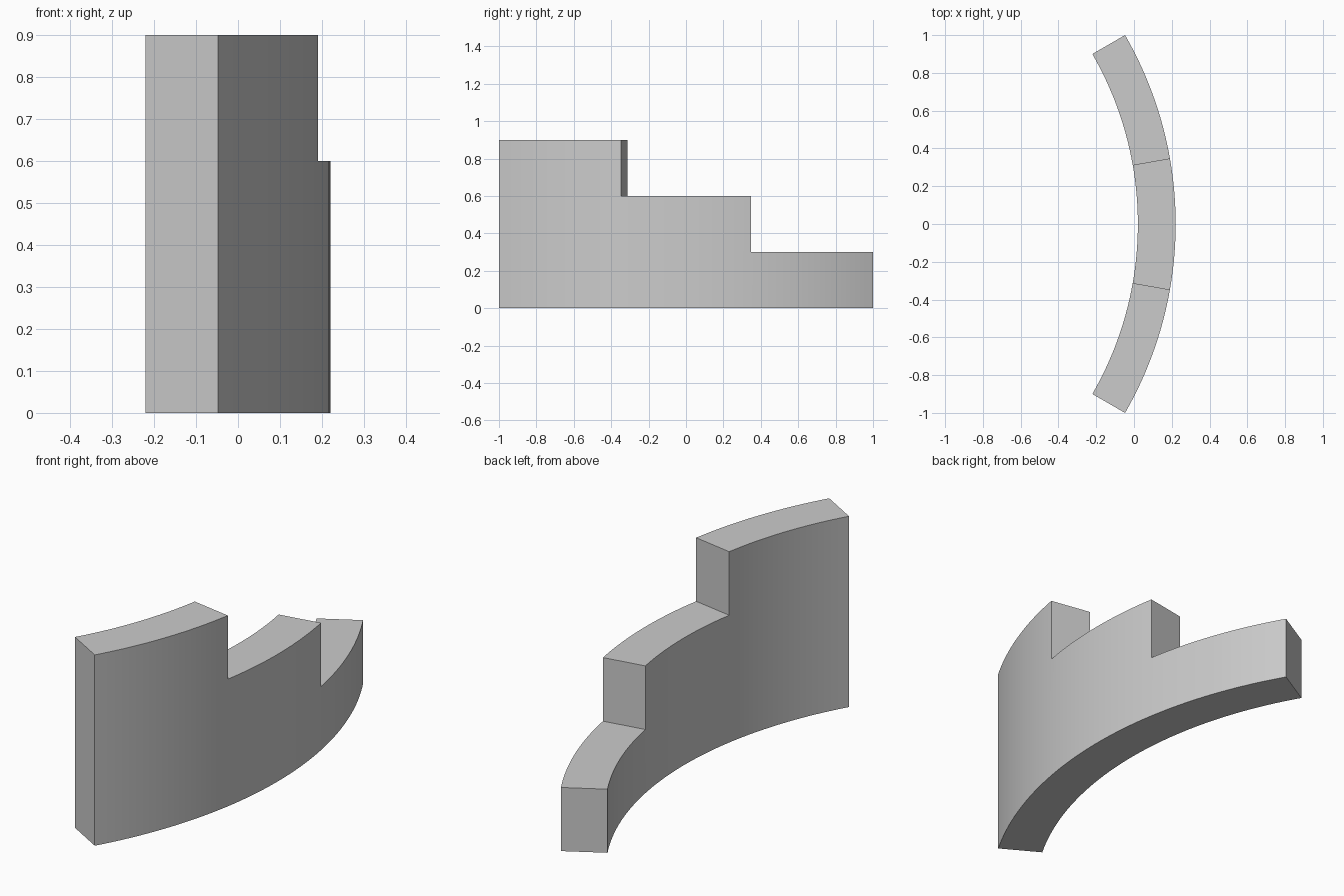
import bpy, bmesh
from math import radians, sin, cos

if "Cube" in bpy.data.objects:
    bpy.data.objects.remove(bpy.data.objects["Cube"])

R_IN, R_OUT = 1.8, 2.0
STEP_H = 0.3
STEPS, SEGS = 3, 16           # three steps, segments along each step
SWEEP = radians(60)
CENTRE_X = (R_OUT + R_IN * cos(SWEEP / 2)) / 2

bm = bmesh.new()
cache = {}


def vert(i, r, k):
    """Shared vertex at arc station i, radius r, level k."""
    if (i, r, k) not in cache:
        a = SWEEP * (i / (STEPS * SEGS) - 0.5)
        cache[i, r, k] = bm.verts.new((r * cos(a) - CENTRE_X, r * sin(a), k * STEP_H))
    return cache[i, r, k]


def face(*keys):
    bm.faces.new([vert(*key) for key in keys])


def riser(i, k):
    face((i, R_IN, k), (i, R_OUT, k), (i, R_OUT, k + 1), (i, R_IN, k + 1))


for s in range(STEPS):
    levels = STEPS - s
    for i in range(s * SEGS, (s + 1) * SEGS):
        # inner and outer curved walls
        for k in range(levels):
            for r in (R_IN, R_OUT):
                face((i, r, k), (i + 1, r, k), (i + 1, r, k + 1), (i, r, k + 1))
        # underside and tread
        for k in (0, levels):
            face((i, R_IN, k), (i + 1, R_IN, k), (i + 1, R_OUT, k), (i, R_OUT, k))
    # riser at the end of each step
    riser((s + 1) * SEGS, levels - 1)

# tall end wall
for k in range(STEPS):
    riser(0, k)

bmesh.ops.recalc_face_normals(bm, faces=bm.faces)
mesh = bpy.data.meshes.new("curved_stepped_wall")
bm.to_mesh(mesh)
bm.free()
wall = bpy.data.objects.new("curved_stepped_wall", mesh)
bpy.context.collection.objects.link(wall)

# smooth curve, crisp corners
bpy.context.view_layer.objects.active = wall
wall.select_set(True)
bpy.ops.object.shade_smooth_by_angle(angle=radians(30))
